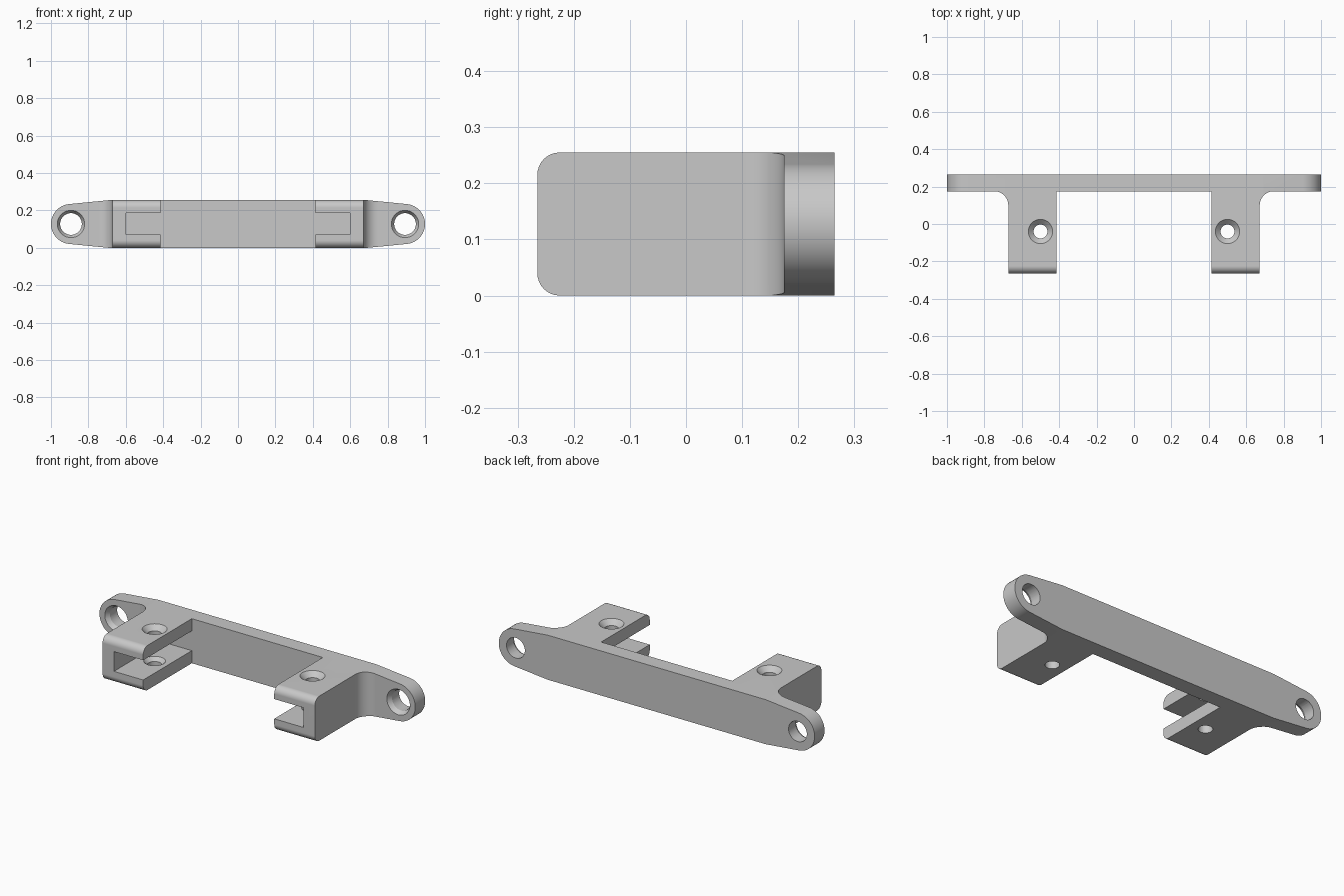
import bpy, bmesh, math
from mathutils import Matrix, Vector

cube = bpy.data.objects.get("Cube")
if cube:
    bpy.data.objects.remove(cube, do_unlink=True)

HEIGHT, MID = 0.255, 0.1275
FRONT, BACK, PLATE_FRONT = -0.265, 0.265, 0.175
ARM_IN, ARM_OUT = 0.415, 0.672
EAR_X, EAR_R, FILLET = 0.893, 0.107, 0.075

grey = bpy.data.materials.new("light grey")
grey.use_nodes = True
grey.diffuse_color = (0.58, 0.58, 0.58, 1)
grey.node_tree.nodes["Principled BSDF"].inputs["Base Color"].default_value = grey.diffuse_color


def make_object(name, bm):
    bmesh.ops.recalc_face_normals(bm, faces=bm.faces)
    mesh = bpy.data.meshes.new(name)
    bm.to_mesh(mesh)
    bm.free()
    mesh.materials.append(grey)
    obj = bpy.data.objects.new(name, mesh)
    bpy.context.collection.objects.link(obj)
    return obj


def prism(points, direction):
    bm = bmesh.new()
    face = bm.faces.new([bm.verts.new(p) for p in points])
    ext = bmesh.ops.extrude_face_region(bm, geom=[face])
    moved = [v for v in ext["geom"] if isinstance(v, bmesh.types.BMVert)]
    bmesh.ops.translate(bm, verts=moved, vec=direction)
    return bm


def arc(cx, cy, r, start, end, steps):
    angles = [math.radians(start + (end - start) * i / steps) for i in range(steps + 1)]
    return [(cx + r * math.cos(a), cy + r * math.sin(a)) for a in angles]


def mirrored(half):
    return half + [(-x, y) for x, y in reversed(half)]


def boolean(target, cutter, operation):
    cutter.hide_render = True
    mod = target.modifiers.new("cut", "BOOLEAN")
    mod.operation, mod.object, mod.solver = operation, cutter, "EXACT"
    bpy.context.view_layer.objects.active = target
    bpy.ops.object.modifier_apply(modifier=mod.name)
    bpy.data.objects.remove(cutter, do_unlink=True)


def cone_cutter(base, axis, length, r1, r2):
    """Cone frustum starting at base and running along axis."""
    bm = bmesh.new()
    turn = Vector((0, 0, 1)).rotation_difference(Vector(axis)).to_matrix().to_4x4()
    place = Matrix.Translation(base) @ turn @ Matrix.Translation((0, 0, length / 2))
    bmesh.ops.create_cone(bm, cap_ends=True, segments=48, radius1=r1, radius2=r2,
                          depth=length, matrix=place)
    return make_object("hole_cutter", bm)


def box_cutter(low, high):
    x0, y0, z0 = low
    x1, y1, z1 = high
    bm = prism([(x0, y0, z0), (x1, y0, z0), (x1, y1, z0), (x0, y1, z0)], (0, 0, z1 - z0))
    return make_object("slot_cutter", bm)


# Front outline: long bar tapering to round ears, with rounded front edges
half = [(0.69, 0)] + arc(EAR_X, MID, EAR_R, -84, 84, 32) + [(0.69, HEIGHT)]
bm = prism([(x, FRONT, z) for x, z in mirrored(half)], (0, BACK - FRONT, 0))
front_edges = [e for e in bm.edges if all(abs(v.co.y - FRONT) < 1e-5 for v in e.verts)]
bmesh.ops.bevel(bm, geom=front_edges, offset=0.04, segments=8, profile=0.5, affect="EDGES")
bracket = make_object("mounting_bracket", bm)

# Plan outline: back plate with two arms and filleted outer corners
half = [(ARM_IN, PLATE_FRONT), (ARM_IN, -0.4), (ARM_OUT, -0.4)]
half += arc(ARM_OUT + FILLET, PLATE_FRONT - FILLET, FILLET, 180, 90, 12)
half += [(1.2, PLATE_FRONT), (1.2, 0.4)]
plan = make_object("plan_cutter", prism([(x, y, -0.1) for x, y in mirrored(half)], (0, 0, 0.5)))
boolean(bracket, plan, "INTERSECT")

for side in (-1, 1):
    # Slot open to the front and the inner side of each arm
    xs = sorted((side * 0.3, side * 0.6))
    boolean(bracket, box_cutter((xs[0], -0.4, 0.072), (xs[1], PLATE_FRONT, 0.185)), "DIFFERENCE")

    # Vertical screw hole, countersunk on the arm top and on the slot floor
    x, y, up = side * 0.5, -0.04, (0, 0, 1)
    boolean(bracket, cone_cutter((x, y, -0.1), up, 0.5, 0.037, 0.037), "DIFFERENCE")
    boolean(bracket, cone_cutter((x, y, 0.217), up, 0.06, 0.027, 0.087), "DIFFERENCE")
    boolean(bracket, cone_cutter((x, y, 0.042), up, 0.04, 0.027, 0.067), "DIFFERENCE")

    # Ear hole, countersunk at the front
    x, forward = side * EAR_X, (0, -1, 0)
    boolean(bracket, cone_cutter((x, 0.4, MID), forward, 0.5, 0.058, 0.058), "DIFFERENCE")
    boolean(bracket, cone_cutter((x, 0.215, MID), forward, 0.06, 0.049, 0.085), "DIFFERENCE")

# Smooth curved walls, keep edges sharp and flats even
bpy.ops.object.select_all(action="DESELECT")
bracket.select_set(True)
bpy.context.view_layer.objects.active = bracket
bpy.ops.object.shade_smooth_by_angle(angle=math.radians(25))
weighted = bracket.modifiers.new("even_normals", "WEIGHTED_NORMAL")
weighted.keep_sharp = True
